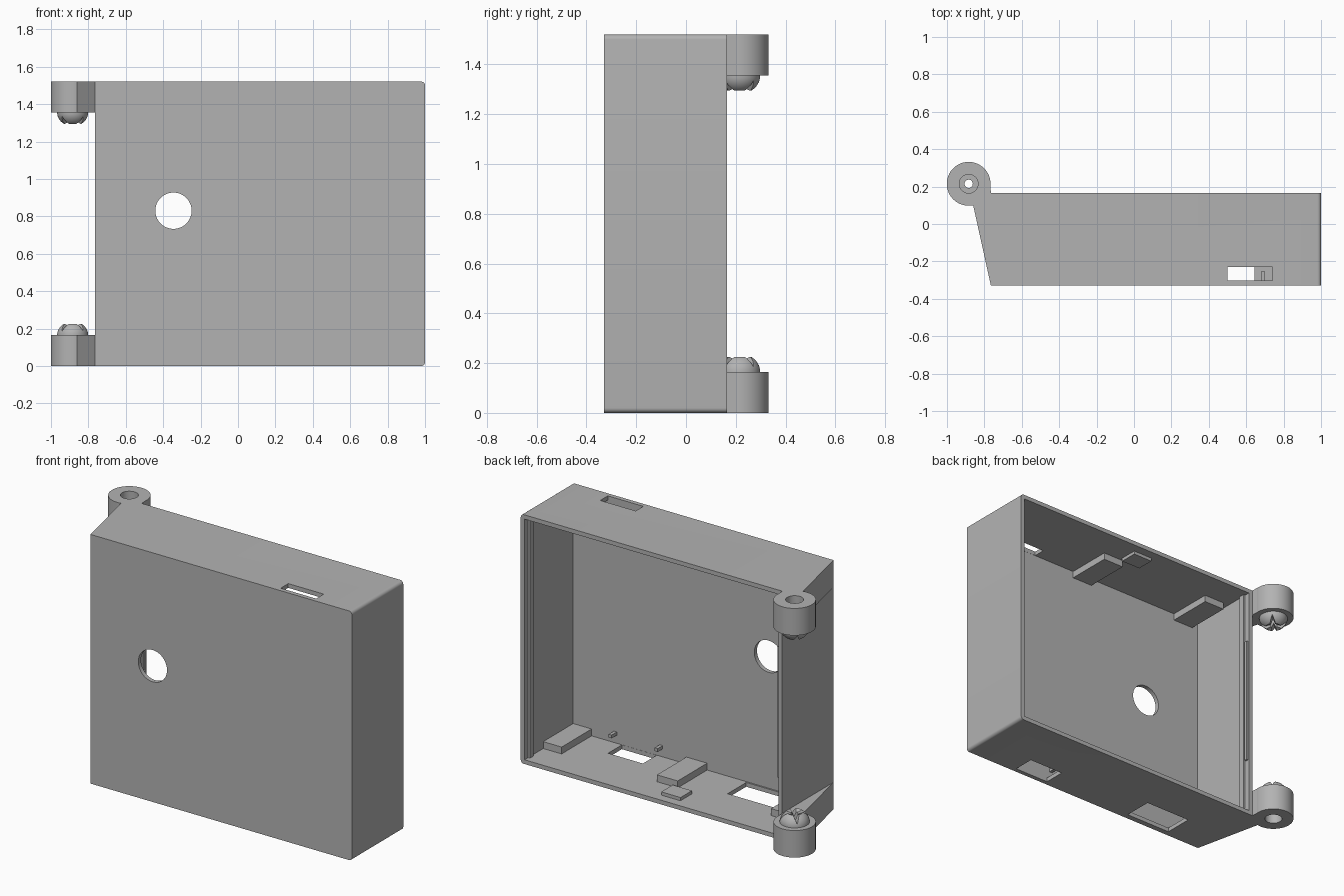
import bpy, bmesh, math
from mathutils import Matrix, Vector

cube = bpy.data.objects.get("Cube")
if cube:
    bpy.data.objects.remove(cube, do_unlink=True)

# Single plastic colour
GREY = (0.45, 0.45, 0.45, 1)
mat = bpy.data.materials.new("grey plastic")
mat.use_nodes = True
mat.diffuse_color = GREY
mat.node_tree.nodes["Principled BSDF"].inputs["Base Color"].default_value = GREY

H = 1.52                      # overall height
LEFT, RIGHT = 1.0, -0.765     # outer side faces
FRONT, BACK = -0.33, 0.165
T = 0.026                     # wall thickness
PIN = Vector((-0.884, 0.215, 0))


def finish(name, bm):
    bmesh.ops.recalc_face_normals(bm, faces=bm.faces)
    mesh = bpy.data.meshes.new(name)
    bm.to_mesh(mesh)
    bm.free()
    mesh.materials.append(mat)
    ob = bpy.data.objects.new(name, mesh)
    bpy.context.collection.objects.link(ob)
    return ob


def box(name, x, y, z):
    bm = bmesh.new()
    bmesh.ops.create_cube(bm, size=1)
    for v in bm.verts:
        v.co = [lo + (c + 0.5) * (hi - lo) for c, (lo, hi) in zip(v.co, (x, y, z))]
    return finish(name, bm)


def prism(name, points, offset):
    bm = bmesh.new()
    face = bm.faces.new([bm.verts.new(p) for p in points])
    new = bmesh.ops.extrude_face_region(bm, geom=[face])["geom"]
    bmesh.ops.translate(bm, verts=[g for g in new if isinstance(g, bmesh.types.BMVert)], vec=offset)
    return finish(name, bm)


def lathe(name, profile, centre, steps=64):
    bm = bmesh.new()
    verts = [bm.verts.new((r, 0, z)) for r, z in profile]
    edges = [bm.edges.new((verts[i - 1], verts[i])) for i in range(len(verts))]
    bmesh.ops.spin(bm, geom=verts + edges, axis=(0, 0, 1), cent=(0, 0, 0),
                   angle=math.tau, steps=steps)
    bmesh.ops.remove_doubles(bm, verts=bm.verts, dist=1e-4)
    bmesh.ops.translate(bm, verts=bm.verts, vec=centre)
    return finish(name, bm)


def cut(ob, cutter):
    cutter.hide_render = True
    mod = ob.modifiers.new("cut", "BOOLEAN")
    mod.operation, mod.solver, mod.object = "DIFFERENCE", "EXACT", cutter
    activate(ob)
    bpy.ops.object.modifier_apply(modifier=mod.name)
    bpy.data.objects.remove(cutter, do_unlink=True)


def activate(ob):
    bpy.ops.object.select_all(action="DESELECT")
    ob.select_set(True)
    bpy.context.view_layer.objects.active = ob


def smooth(ob):
    activate(ob)
    bpy.ops.object.shade_smooth_by_angle(angle=math.radians(30))


def flip(ob):
    """Mirror a part between the bottom and the top."""
    ob.data.transform(Matrix.Translation((0, 0, H)) @ Matrix.Scale(-1, 4, (0, 0, 1)))
    ob.data.flip_normals()


# Case shell: rounded left corners, open at the back
R = 0.02
outline = [(RIGHT, FRONT, 0)]
for cz, start in ((R, -90), (H - R, 0)):
    for i in range(7):
        a = math.radians(start + i * 15)
        outline.append((LEFT - R + R * math.cos(a), FRONT, cz + R * math.sin(a)))
outline.append((RIGHT, FRONT, H))
shell = prism("case_shell", outline, (0, BACK - FRONT, 0))
IN_L, IN_R, IN_F = LEFT - T, RIGHT + T, FRONT + T
cut(shell, box("cavity", (IN_R, IN_L), (IN_F, 0.4), (T, H - T)))

# Slots in the floor and top, round hole in the front
cut(shell, box("top_slot", (0.5, 0.74), (-0.303, -0.23), (H - 0.1, H + 0.1)))
cut(shell, box("floor_slot_left", (0.41, 0.645), (-0.303, -0.17), (-0.1, 0.1)))
cut(shell, box("floor_slot_right", (-0.51, -0.2), (-0.295, -0.115), (-0.1, 0.1)))
ring = [(-0.345 + 0.097 * math.cos(a), -0.5, 0.83 + 0.097 * math.sin(a))
        for a in (math.tau * i / 64 for i in range(64))]
cut(shell, prism("front_hole", ring, (0, 0.4, 0)))
smooth(shell)

# Side rails near the open edge
for side, x in (("left", (IN_L - 0.012, IN_L + 0.005)), ("right", (IN_R - 0.005, IN_R + 0.012))):
    box(f"rail_{side}", x, (0.095, 0.13), (T, H - T))
box("right_rail_strip", (IN_R - 0.005, IN_R + 0.012), (0.14, 0.158), (0.37, 1.17))

# Pegs on the inside of the front wall
for x in (0.69, 0.38):
    box("front_peg", (x - 0.01, x + 0.01), (IN_F - 0.005, -0.255), (0.075, 0.095))

for level in ("bottom", "top"):
    parts = []
    # Support blocks on the floor and under the top
    for name, x, y, h in (("left", (0.85, IN_L), (IN_F, -0.015), 0.042),
                          ("middle", (0.07, 0.21), (IN_F, -0.02), 0.042),
                          ("small", (-0.04, 0.09), (0, 0.11), 0.02),
                          ("right", (-0.7, -0.56), (IN_F, -0.02), 0.042)):
        parts.append(box(f"{level}_{name}_block", x, y, (T - 0.005, T + h)))

    # Hinge arm
    arm = [(RIGHT, FRONT), (-0.862, 0.11), (-0.81, 0.16), (-0.8, 0.215),
           (-0.768, 0.215), (RIGHT, BACK)]
    parts.append(prism(f"{level}_hinge_arm", [(x, y, 0) for x, y in arm], (0, 0, 0.165)))

    # Hinge barrel with stepped bore and domed, notched snap knob
    top = 0.165
    profile = [(0.05, 0), (0.117, 0), (0.117, top)]
    for i in range(9):
        a = math.radians(i * 7)
        profile.append((0.083 * math.cos(a), top + 0.073 * math.sin(a)))
    profile += [(0.022, 0.215), (0.022, 0.08), (0.05, 0.08)]
    hinge = lathe(f"{level}_hinge_barrel", profile, PIN)
    for angle in (45, 135):
        wedge = prism("notch", [(-0.2, 0, 0.185), (-0.2, 0.026, 0.25), (-0.2, -0.026, 0.25)],
                      (0.4, 0, 0))
        wedge.data.transform(Matrix.Translation(PIN) @ Matrix.Rotation(math.radians(angle), 4, "Z"))
        cut(hinge, wedge)
    parts.append(hinge)
    if level == "top":
        for p in parts:
            flip(p)
    smooth(hinge)
